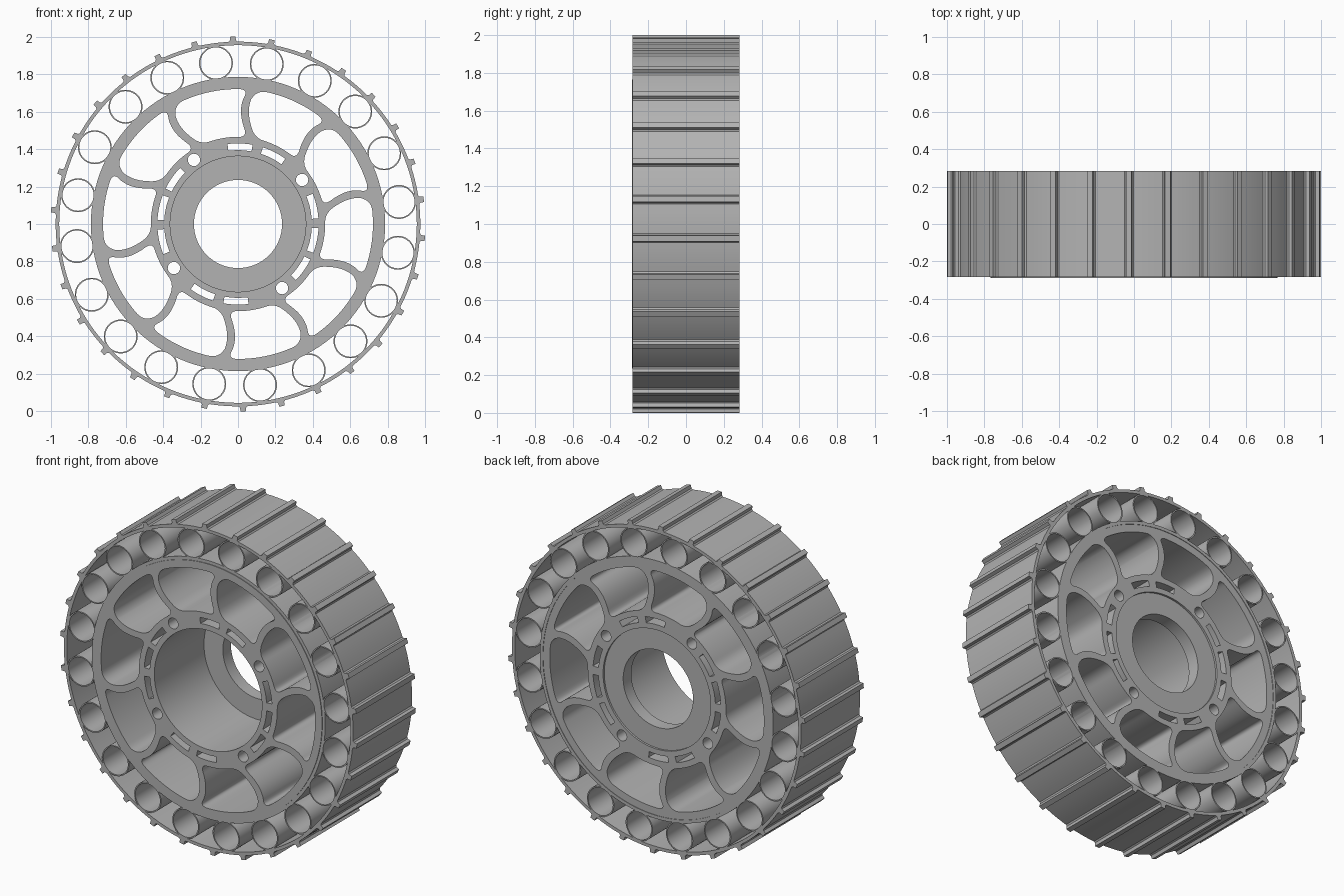
import bpy, bmesh, math
from math import radians, cos, sin, pi
from mathutils import Vector, Matrix

if "Cube" in bpy.data.objects:
    bpy.data.objects.remove(bpy.data.objects["Cube"])

grey = bpy.data.materials.new("light_grey")
grey.diffuse_color = (0.45, 0.45, 0.45, 1)
grey.use_nodes = True
grey.node_tree.nodes["Principled BSDF"].inputs["Base Color"].default_value = grey.diffuse_color


def polar(r, deg):
    return Vector((r * cos(radians(deg)), r * sin(radians(deg))))


def circle(r, n=96, centre=(0, 0)):
    return [Vector(centre) + polar(r, 360 * i / n) for i in range(n)]


def plate(name, loops, y0, y1):
    """Fill closed outlines (nested ones become holes) and extrude from y0 to y1."""
    cu = bpy.data.curves.new(name, 'CURVE')
    cu.dimensions = '2D'
    cu.fill_mode = 'BOTH'
    cu.extrude = (y1 - y0) / 2
    for pts in loops:
        sp = cu.splines.new('POLY')
        sp.points.add(len(pts) - 1)
        for p, v in zip(sp.points, pts):
            p.co = (v.x, v.y, 0, 1)
        sp.use_cyclic_u = True
    tmp = bpy.data.objects.new(name + "_outline", cu)
    bpy.context.collection.objects.link(tmp)
    bpy.context.view_layer.update()
    me = bpy.data.meshes.new_from_object(
        tmp.evaluated_get(bpy.context.evaluated_depsgraph_get()))
    bpy.data.objects.remove(tmp)
    # stand the outline upright on the ground
    me.transform(Matrix.Translation((0, (y0 + y1) / 2, 1)) @ Matrix.Rotation(pi / 2, 4, 'X'))
    bm = bmesh.new()
    bm.from_mesh(me)
    bmesh.ops.remove_doubles(bm, verts=bm.verts, dist=1e-5)
    bmesh.ops.recalc_face_normals(bm, faces=bm.faces)
    bm.to_mesh(me)
    bm.free()
    me.materials.clear()
    me.materials.append(grey)
    ob = bpy.data.objects.new(name, me)
    bpy.context.collection.objects.link(ob)
    bpy.ops.object.select_all(action='DESELECT')
    ob.select_set(True)
    bpy.context.view_layer.objects.active = ob
    bpy.ops.object.shade_smooth_by_angle(angle=radians(30))
    return ob


def rounded(sides, trim):
    """Join open sides into one loop, rounding each corner by the trim length."""
    out = []
    cut = []
    for s in sides:
        keep = [p for p in s if (p - s[0]).length > trim and (p - s[-1]).length > trim]
        cut.append(keep)
    for i, keep in enumerate(cut):
        out += keep
        a, c, b = keep[-1], sides[i][-1], cut[(i + 1) % len(cut)][0]
        for j in range(1, 7):
            t = j / 7
            out.append(a * (1 - t) ** 2 + c * 2 * t * (1 - t) + b * t * t)
    return out


# Curved spokes: centre line angle offset by radius
R_IN, R_OUT, HALF = 0.465, 0.72, 0.021


def spoke_edge(base, side):
    pts = []
    for i in range(41):
        t = i / 40
        r = R_IN + (R_OUT - R_IN) * t
        bow = -3.5 + 5.8 * (1 - ((t - 0.6) / 0.6) ** 2) - 0.5 * t
        pts.append(polar(r, base + bow + side * math.degrees(HALF / r)))
    return pts


def arc_between(a, b, r, n=40):
    a0 = math.degrees(math.atan2(a.y, a.x))
    d = (math.degrees(math.atan2(b.y, b.x)) - a0 + 180) % 360 - 180
    return [polar(r, a0 + d * i / n) for i in range(n + 1)]


def pocket(base):
    right, left = spoke_edge(base, 1), spoke_edge(base + 36, -1)
    return rounded([right, arc_between(right[-1], left[-1], R_OUT),
                    left[::-1], arc_between(left[0], right[0], R_IN)], 0.05)


def slot(deg, r=0.412, half=9.0, w=0.018):
    return ([polar(r + w, deg - half + half * i / 4) for i in range(9)]
            + [polar(r - w, deg + half - half * i / 4) for i in range(9)])


# Web: hub ring, spokes and pockets in one plate
pockets = [pocket(84.5 + 36 * k) for k in range(10)]
bolts = [circle(0.033, 24, polar(0.415, 34.5 + 90 * k)) for k in range(4)]
slots = [slot(a + h) for h in (0, 180) for a in (88.5, 63, 13, -12, -35)]
plate("spoked_web", [circle(0.766, 128), circle(0.362)] + pockets + bolts + slots, -0.287, 0.28)

# Rim band around the web
plate("rim_band", [circle(0.785, 128), circle(0.765, 128)], -0.283, 0.283)

# Rear plate closing the hub with a smaller bore
plate("hub_rear_plate", [circle(0.363), circle(0.235)], 0.19, 0.268)

# Ring of thin cushion tubes
tubes = []
for k in range(20):
    c = polar(0.867, 7.8 + 18 * k)
    tubes += [circle(0.0905, 40, c), circle(0.083, 40, c)]
plate("cushion_tubes", tubes, -0.283, 0.283)

# Tread band with small cross ribs
tread = []
for k in range(30):
    a = -4.4 + 12 * k
    tread += [polar(0.973, a - 1.4), polar(0.98, a - 0.95), polar(1.0, a - 0.85),
              polar(1.0, a + 0.85), polar(0.98, a + 0.95), polar(0.973, a + 1.4)]
    tread += [polar(0.973, a + 1.4 + 9.2 * i / 5) for i in range(1, 5)]
plate("ribbed_tread", [tread, circle(0.954, 150)], -0.283, 0.283)
